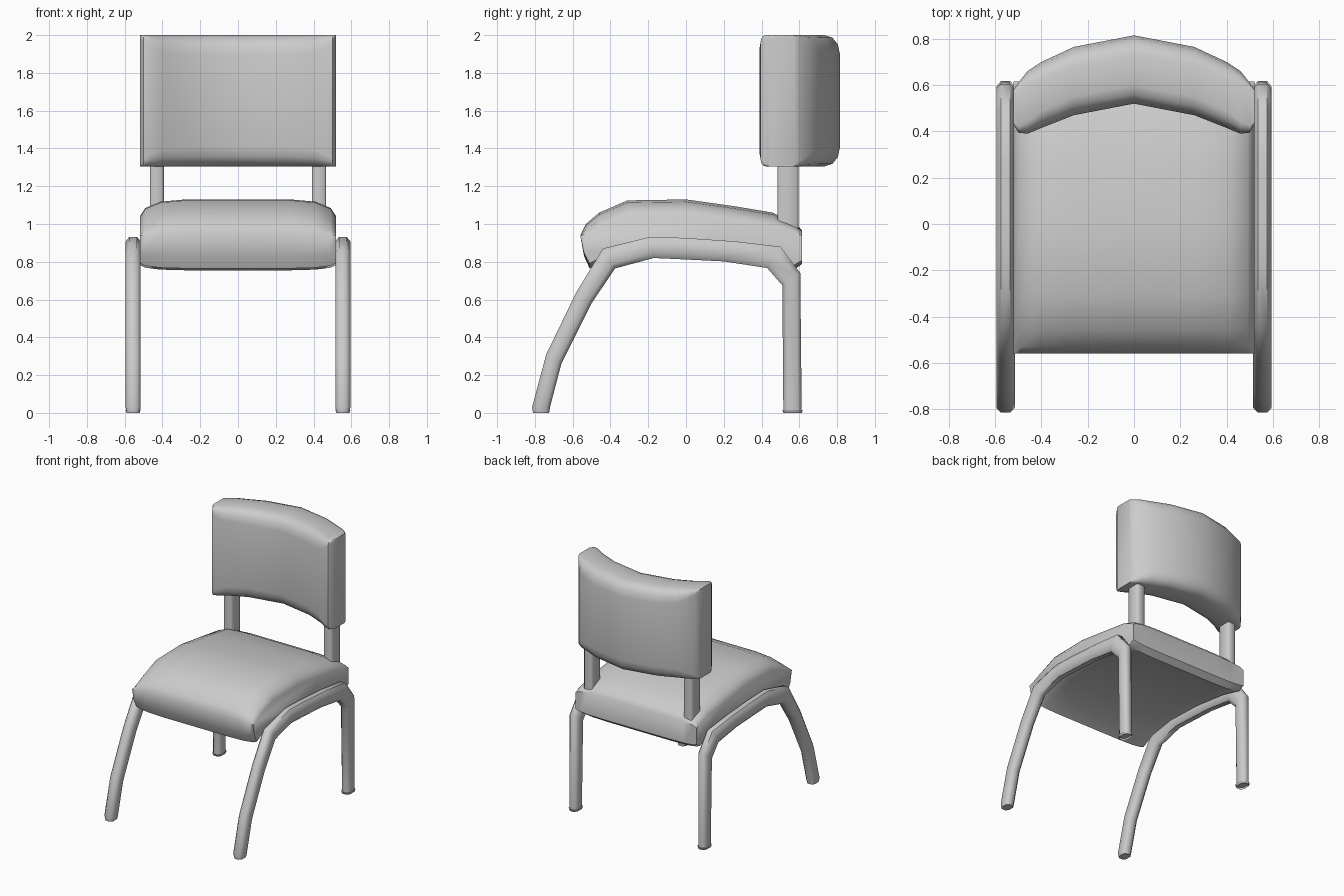
import bpy, math

cube = bpy.data.objects.get("Cube")
if cube:
    bpy.data.objects.remove(cube, do_unlink=True)

grey = bpy.data.materials.new("plain grey")
grey.use_nodes = True
tone = (0.6, 0.6, 0.6, 1)
grey.diffuse_color = tone
grey.node_tree.nodes["Principled BSDF"].inputs["Base Color"].default_value = tone


def loft(name, rings, angle=50):
    """Skin a list of equal closed rings and cap both ends."""
    n = len(rings[0])
    faces = [(i * n + j, i * n + (j + 1) % n, (i + 1) * n + (j + 1) % n, (i + 1) * n + j)
             for i in range(len(rings) - 1) for j in range(n)]
    faces += [tuple(reversed(range(n))), tuple(range((len(rings) - 1) * n, len(rings) * n))]
    mesh = bpy.data.meshes.new(name)
    mesh.from_pydata([p for r in rings for p in r], [], faces)
    mesh.materials.append(grey)
    obj = bpy.data.objects.new(name, mesh)
    bpy.context.collection.objects.link(obj)
    bpy.ops.object.select_all(action='DESELECT')
    obj.select_set(True)
    bpy.context.view_layer.objects.active = obj
    bpy.ops.object.mode_set(mode='EDIT')
    bpy.ops.mesh.select_all(action='SELECT')
    bpy.ops.mesh.normals_make_consistent(inside=False)
    bpy.ops.object.mode_set(mode='OBJECT')
    bpy.ops.object.shade_smooth_by_angle(angle=math.radians(angle))
    return obj


def both_sides(stations):
    """Mirror half stations (x first, from the middle outwards) across x."""
    return [(-s[0], *s[1:]) for s in reversed(stations[1:])] + stations


def rounded_rect(y0, y1, z0, z1, ry, rz, steps=3):
    """Rectangle in y and z with elliptical corners."""
    points = []
    corners = [(y1 - ry, z1 - rz), (y0 + ry, z1 - rz), (y0 + ry, z0 + rz), (y1 - ry, z0 + rz)]
    for q, (cy, cz) in enumerate(corners):
        for k in range(steps + 1):
            a = (q + k / steps) * math.pi / 2
            points.append((cy + ry * math.cos(a), cz + rz * math.sin(a)))
    return points


# Curved padded backrest: x, front y, back y, edge softness
back = [(0, .52, .815, 1), (.26, .47, .765, 1), (.4, .415, .70, .9),
        (.46, .39, .66, .65), (.5, .395, .61, .35), (.52, .43, .58, .15)]
loft("backrest", [[(x, y, z) for y, z in rounded_rect(y0, y1, 1.305, 2, .08 * s, .1 * s)]
                  for x, y0, y1, s in both_sides(back)])

# Arched seat cushion: side profile as y, z, share of edge softening
profile = [(-.51, .765, -.3), (-.54, .83, -.2), (-.56, .94, 0), (-.53, 1, .6), (-.46, 1.06, .9),
           (-.31, 1.125, 1), (0, 1.13, 1), (.25, 1.095, 1), (.46, 1.06, .9), (.58, 1, .5),
           (.615, .965, .3), (.615, .79, -.2), (.57, .755, -.3), (.4, .8, -.3),
           (.1, .84, -.3), (-.2, .85, -.3), (-.4, .82, -.3)]
seat = [(0, 0), (.28, 0), (.41, .012), (.49, .045), (.52, .09)]
loft("seat", [[(x, y, z - drop * w) for y, z, w in profile] for x, drop in both_sides(seat)])

# Side frames: each bent tube is a front leg, side rail and rear leg in one
outer = [(-.815, .015), (-.74, .31), (-.58, .64), (-.44, .87), (-.19, .932),
         (0, .926), (.26, .908), (.5, .88), (.605, .74), (.618, 0)]
inner = [(-.72, .015), (-.66, .26), (-.5, .58), (-.375, .765), (-.17, .82),
         (0, .812), (.2, .802), (.43, .767), (.51, .675), (.51, 0)]
# Tube section as x across the tube, t from inner to outer edge
section = [(.515, .22), (.535, 0), (.575, 0), (.595, .22),
           (.595, .78), (.575, 1), (.535, 1), (.515, .78)]
for side, label in ((1, "left"), (-1, "right")):
    rings = [[(side * x, a[0] + (b[0] - a[0]) * t, a[1] + (b[1] - a[1]) * t) for x, t in section]
             for a, b in zip(inner, outer)]
    # Softened feet
    for at, lift in ((0, .03), (len(rings), .03)):
        ring = rings[0] if at == 0 else rings[-1]
        cx = sum(p[0] for p in ring) / len(ring)
        cy = sum(p[1] for p in ring) / len(ring)
        foot = [(cx + (x - cx) * .85, cy + (y - cy) * .9, 0) for x, y, z in ring]
        ring[:] = [(x, y, z + .015) for x, y, z in ring]
        rings.insert(at, foot)
    loft(label + "_leg_frame", rings)

    # Upright carrying the backrest
    upright = rounded_rect(.485, .595, .9, 1.45, .012, .012, 1)
    bar = [[(side * (.43 + dx), .54 + dy, z) for dx, dy in
            ((-.037, -.045), (-.027, -.055), (.027, -.055), (.037, -.045),
             (.037, .045), (.027, .055), (-.027, .055), (-.037, .045))] for z in (.93, 1.45)]
    loft(label + "_back_upright", bar)
